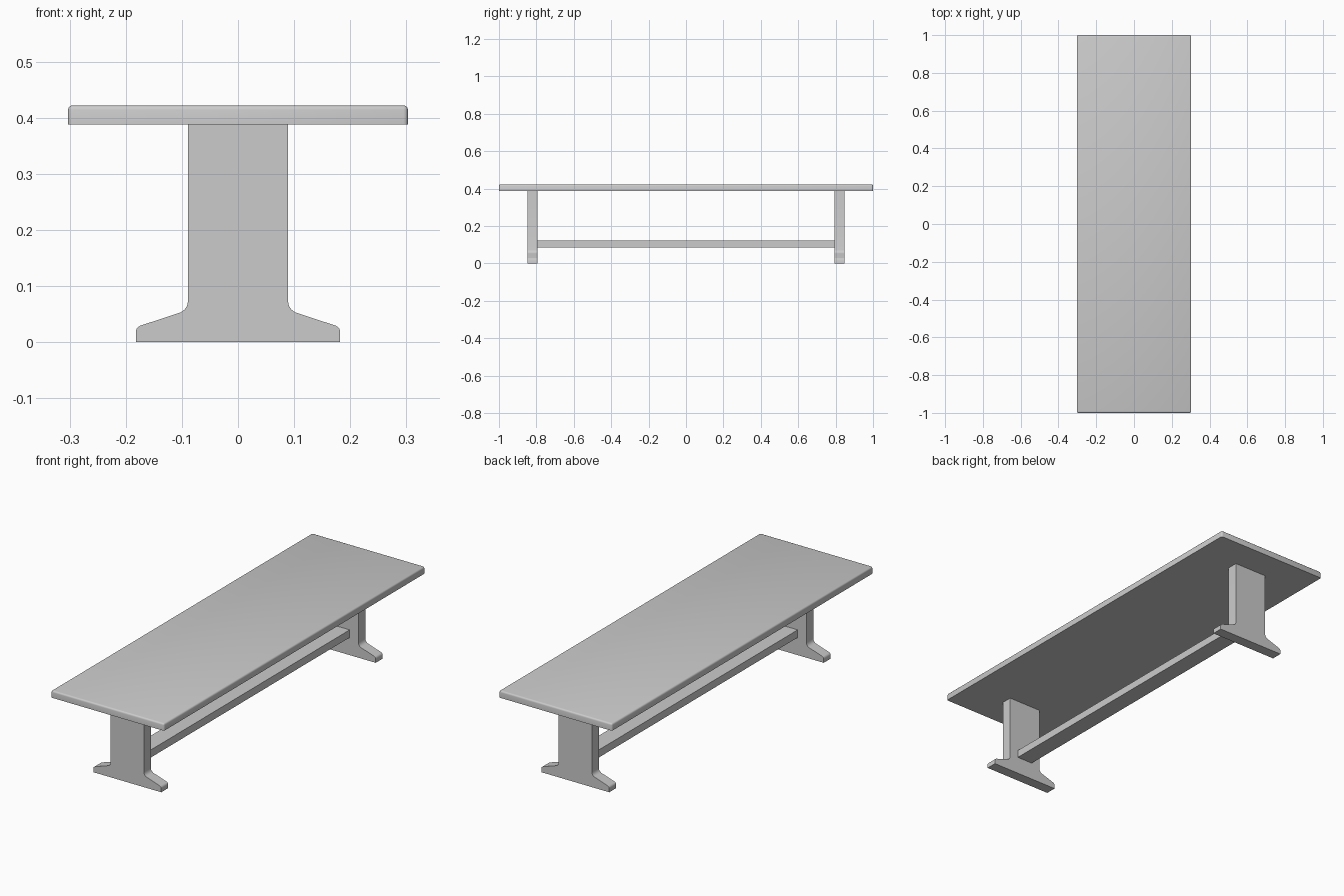
import bpy, bmesh

if "Cube" in bpy.data.objects:
    bpy.data.objects.remove(bpy.data.objects["Cube"])


def finish(name, bm, smooth=False):
    bmesh.ops.recalc_face_normals(bm, faces=bm.faces[:])
    mesh = bpy.data.meshes.new(name)
    bm.to_mesh(mesh)
    bm.free()
    obj = bpy.data.objects.new(name, mesh)
    bpy.context.collection.objects.link(obj)
    if smooth:
        bpy.ops.object.select_all(action='DESELECT')
        obj.select_set(True)
        bpy.context.view_layer.objects.active = obj
        bpy.ops.object.shade_smooth_by_angle(angle=0.6)
    return obj


def box(size, center):
    bm = bmesh.new()
    bmesh.ops.create_cube(bm, size=1)
    bmesh.ops.scale(bm, vec=size, verts=bm.verts[:])
    bmesh.ops.translate(bm, vec=center, verts=bm.verts[:])
    return bm


# Plank top: rounded upper rim and corners, flat sharp underside
bm = box((0.606, 2.0, 0.034), (0, 0, 0.405))
edges = [e for e in bm.edges if any(v.co.z > 0.405 for v in e.verts)]
bmesh.ops.bevel(bm, geom=edges, offset=0.008, segments=3, profile=0.5,
                affect='EDGES')
finish("bench_top", bm, True)

# Trestle leg: half profile (x, z) mirrored, extruded along y
half = [(0.182, 0), (0.182, 0.02), (0.180, 0.025), (0.175, 0.029),
        (0.102, 0.053), (0.095, 0.058), (0.091, 0.064), (0.089, 0.073),
        (0.089, 0.389)]
outline = half + [(-x, z) for x, z in reversed(half)]


def leg(name, y0, y1):
    bm = bmesh.new()
    face = bm.faces.new([bm.verts.new((x, y0, z)) for x, z in outline])
    ext = bmesh.ops.extrude_face_region(bm, geom=[face], use_keep_orig=True)
    moved = [g for g in ext["geom"] if isinstance(g, bmesh.types.BMVert)]
    bmesh.ops.translate(bm, vec=(0, y1 - y0, 0), verts=moved)
    finish(name, bm, True)


leg("front_leg", -0.848, -0.795)
leg("back_leg", 0.795, 0.848)

# Stretcher rail joining the two legs
finish("stretcher", box((0.085, 1.592, 0.037), (0, 0, 0.104)))
